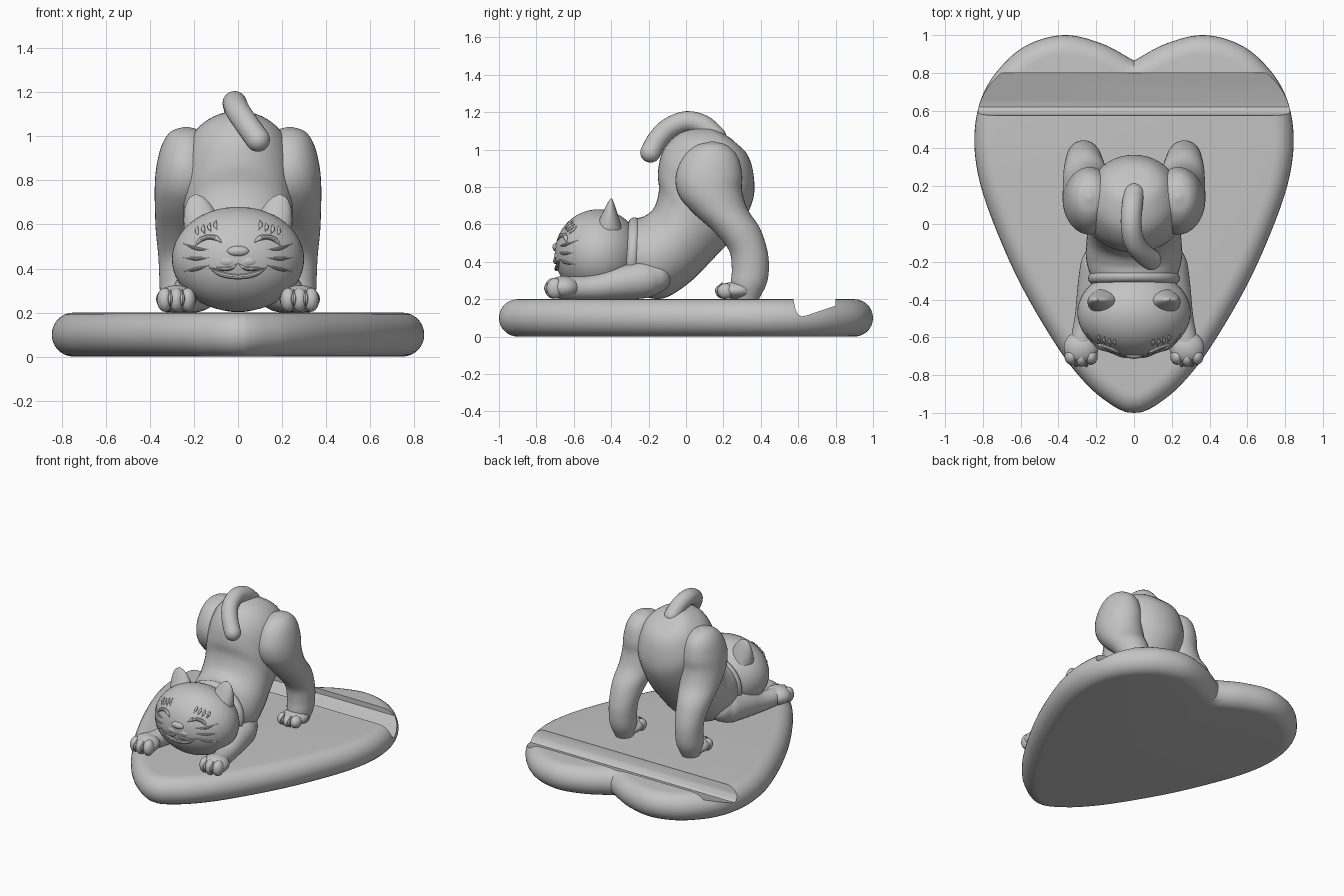
import bpy, bmesh, math
from mathutils import Vector, Matrix

cube = bpy.data.objects.get("Cube")
if cube:
    bpy.data.objects.remove(cube, do_unlink=True)

grey = bpy.data.materials.new("stone_grey")
grey.use_nodes = True
tone = (0.55, 0.55, 0.55, 1)
grey.diffuse_color = tone
grey.node_tree.nodes["Principled BSDF"].inputs["Base Color"].default_value = tone
parts = []
X, Y = Vector((1, 0, 0)), Vector((0, 1, 0))


def finish(name, bm):
    bmesh.ops.recalc_face_normals(bm, faces=bm.faces)
    mesh = bpy.data.meshes.new(name)
    bm.to_mesh(mesh)
    bm.free()
    mesh.materials.append(grey)
    ob = bpy.data.objects.new(name, mesh)
    bpy.context.collection.objects.link(ob)
    parts.append(ob)
    return ob


def smooth_path(pts, n):
    """Catmull-Rom interpolation of tuples of any length."""
    p = [Vector(q) for q in pts]
    p = [2 * p[0] - p[1]] + p + [2 * p[-1] - p[-2]]
    out = []
    for i in range(1, len(p) - 2):
        a, b, c, d = p[i - 1:i + 3]
        for k in range(n):
            t = k / n
            out.append(0.5 * (2 * b + (c - a) * t + (2 * a - 5 * b + 4 * c - d) * t * t
                              + (3 * b - a - 3 * c + d) * t ** 3))
    return out + [p[-2]]


def skin_rings(name, rings):
    """Joins closed rings of points into one capped surface."""
    bm = bmesh.new()
    loops = [[bm.verts.new(p) for p in r] for r in rings]
    for r, q in zip(loops, loops[1:]):
        for i in range(len(r)):
            j = (i + 1) % len(r)
            bm.faces.new((r[i], r[j], q[j], q[i]))
    bm.faces.new(loops[0])
    bm.faces.new(loops[-1])
    return finish(name, bm)


def ellipse(c, u, v, n):
    return [c + u * math.cos(a) + v * math.sin(a)
            for a in (math.tau * i / n for i in range(n))]


def outline_loft(name, stations, side=1):
    """Stations: centre x, half width, then the two side-outline points (y, z)."""
    rings = []
    for cx, rx, ay, az, by, bz in smooth_path(stations, 6):
        a, b = Vector((0, ay, az)), Vector((0, by, bz))
        rings.append(ellipse((a + b) / 2 + X * cx * side, X * max(rx, 0.005), (a - b) / 2, 40))
    return skin_rings(name, rings)


def tube(name, stations, ref=X, n=24, steps=6, rounded=True):
    """Stations: x, y, z, radius."""
    path = smooth_path(stations, steps)
    pos = [Vector(p[:3]) for p in path]
    rad = [max(p[3], 0.001) for p in path]
    if rounded:
        t0, t1 = (pos[0] - pos[1]).normalized(), (pos[-1] - pos[-2]).normalized()
        p0, p1, r0, r1 = pos[0], pos[-1], rad[0], rad[-1]
        for k in range(1, 7):
            a = k * math.pi / 12.3
            pos = [p0 + t0 * r0 * math.sin(a)] + pos + [p1 + t1 * r1 * math.sin(a)]
            rad = [r0 * math.cos(a)] + rad + [r1 * math.cos(a)]
    rings = []
    for i, c in enumerate(pos):
        t = (pos[min(i + 1, len(pos) - 1)] - pos[max(i - 1, 0)]).normalized()
        u = (ref - t * ref.dot(t)).normalized()
        rings.append(ellipse(c, u * rad[i], t.cross(u) * rad[i], n))
    return skin_rings(name, rings)


def ellipsoid(name, centre, radii, seg=32):
    bm = bmesh.new()
    bmesh.ops.create_uvsphere(bm, u_segments=seg, v_segments=seg // 2, radius=1,
                              matrix=Matrix.Translation(centre) @ Matrix.Diagonal((*radii, 1)))
    return finish(name, bm)


# Heart-shaped base with a fully rounded rim
half = smooth_path([(0, -1), (0.05, -0.993), (0.13, -0.95), (0.25, -0.85), (0.4, -0.66),
                    (0.6, -0.32), (0.75, 0.02), (0.825, 0.26), (0.845, 0.47), (0.81, 0.66),
                    (0.72, 0.815), (0.57, 0.945), (0.37, 1.0), (0.17, 0.955), (0, 0.865)], 8)


def heart_ring(d, z):
    right = []
    for i, p in enumerate(half):
        t = (half[min(i + 1, len(half) - 1)] - half[max(i - 1, 0)]).normalized()
        inward = Vector((-t.y, t.x))
        if i in (0, len(half) - 1):
            inward = Vector((0, 1 / inward.y))
        q = p + inward * d
        right.append(Vector((max(q.x, 0), q.y, z)))
    left = [Vector((-p.x, p.y, z)) for p in reversed(right[1:-1])]
    return right + left


angles = [math.pi * (k / 14 - 0.5) for k in range(15)]
base = skin_rings("heart_base", [heart_ring(0.1 * (1 - math.cos(a)), 0.1 + 0.1 * math.sin(a))
                                 for a in angles])

# Slot across the back of the base
slot = [(0.575, 0.3), (0.575, 0.195), (0.585, 0.145), (0.6, 0.118), (0.62, 0.108),
        (0.645, 0.113), (0.8, 0.165), (0.8, 0.3)]
cutter = skin_rings("slot_cutter", [[Vector((x, y, z)) for y, z in slot] for x in (-1, 1)])
parts.remove(cutter)
cutter.hide_render = True
cut = base.modifiers.new("slot", "BOOLEAN")
cut.operation, cut.solver, cut.object = "DIFFERENCE", "EXACT", cutter
bpy.context.view_layer.objects.active = base
bpy.ops.object.modifier_apply(modifier=cut.name)
bpy.data.objects.remove(cutter, do_unlink=True)

# Torso, from raised rump to chest
outline_loft("torso", [
    (0, 0.01, 0.24, 1.06, 0.25, 1.05), (0, 0.10, 0.18, 1.095, 0.32, 0.985),
    (0, 0.17, 0.10, 1.115, 0.355, 0.90), (0, 0.235, -0.03, 1.09, 0.365, 0.77),
    (0, 0.25, -0.12, 1.0, 0.33, 0.66), (0, 0.25, -0.15, 0.88, 0.25, 0.53),
    (0, 0.245, -0.145, 0.78, 0.14, 0.41), (0, 0.25, -0.17, 0.69, 0.02, 0.29),
    (0, 0.255, -0.22, 0.645, -0.12, 0.205), (0, 0.235, -0.27, 0.63, -0.25, 0.22),
    (0, 0.2, -0.33, 0.6, -0.33, 0.25)])

# Tail curling forward over the back
tube("tail", [(0, 0.16, 1.07, 0.055), (-0.01, 0.09, 1.13, 0.055), (-0.015, 0, 1.15, 0.055),
              (0, -0.09, 1.115, 0.055), (0.04, -0.15, 1.055, 0.055), (0.09, -0.19, 0.985, 0.055)])


def paw(label, side, x, y, length, height):
    """Paw resting on the base, with three toes and two claw marks."""
    z = 0.2 + height
    ellipsoid(label + "_paw", (side * x, y, z), (0.092, length, height))
    for k in (-1, 0, 1):
        ellipsoid(label + "_toe", (side * x + 0.052 * k, y - length + 0.032 + 0.01 * abs(k), z - 0.004),
                  (0.036, 0.045, height * 0.88), 20)
    for k in (-1, 1):
        front = y - length - 0.004
        tube(label + "_claw_mark", [(side * x + 0.027 * k, front + 0.03, z + 0.045, 0),
                                    (side * x + 0.027 * k, front, z, 0.012),
                                    (side * x + 0.027 * k, front + 0.016, z - 0.04, 0)],
             n=8, rounded=False)


for s, word in ((1, "left"), (-1, "right")):
    # Hind leg and foot
    outline_loft(word + "_hind_leg", [
        (0.235, 0.01, 0.13, 1.043, 0.15, 1.043), (0.235, 0.07, 0.05, 1.02, 0.22, 1.022),
        (0.235, 0.11, -0.015, 0.96, 0.275, 0.965), (0.235, 0.135, -0.055, 0.86, 0.3, 0.87),
        (0.235, 0.143, -0.04, 0.76, 0.3, 0.78), (0.245, 0.132, 0.03, 0.67, 0.33, 0.68),
        (0.26, 0.113, 0.15, 0.56, 0.395, 0.58), (0.265, 0.097, 0.23, 0.46, 0.435, 0.46),
        (0.267, 0.09, 0.245, 0.36, 0.443, 0.36), (0.267, 0.085, 0.24, 0.28, 0.43, 0.28),
        (0.267, 0.06, 0.26, 0.2, 0.39, 0.2)], s)
    paw(word + "_hind", s, 0.267, 0.27, 0.1, 0.047)
    # Outstretched front leg and paw
    tube(word + "_front_leg", [(s * 0.17, -0.17, 0.32, 0.09), (s * 0.185, -0.23, 0.305, 0.1),
                               (s * 0.215, -0.36, 0.285, 0.087), (s * 0.25, -0.5, 0.262, 0.065),
                               (s * 0.28, -0.64, 0.26, 0.06)], n=32)
    paw(word + "_front", s, 0.28, -0.655, 0.088, 0.062)

# Head
HEAD, SIZE = Vector((0, -0.47, 0.442)), Vector((0.3, 0.232, 0.238))
ellipsoid("head", HEAD, SIZE, 56)

# Collar
bm = bmesh.new()
rings = []
for i in range(48):
    a = math.tau * i / 48
    out = Vector((math.cos(a), 0, math.sin(a)))
    centre = Vector((0.21 * out.x, -0.287 + 0.012 * out.z, 0.43 + 0.175 * out.z))
    rings.append([bm.verts.new(p) for p in ellipse(centre, out * 0.033, Y * 0.033, 14)])
for i, r in enumerate(rings):
    q = rings[(i + 1) % 48]
    for j in range(14):
        bm.faces.new((r[j], r[(j + 1) % 14], q[(j + 1) % 14], q[j]))
finish("collar", bm)


def stroke(name, pts, r, lift=0.002):
    """Tapered raised line following the front of the head; points are (x, z)."""
    stations = []
    for i, (x, z) in enumerate(pts):
        k = 1 - (x / SIZE.x) ** 2 - ((z - HEAD.z) / SIZE.z) ** 2
        y = HEAD.y - SIZE.y * math.sqrt(max(k, 0.0)) - lift
        stations.append((x, y, z, r if 0 < i < len(pts) - 1 else 0))
    tube(name, stations, Y, 10, 5, False)


for s, word in ((1, "left"), (-1, "right")):
    # Ear: tapering, leaning outward, thin from front to back
    rings = []
    for k in range(13):
        t = k / 12
        w = math.sqrt(max(1 - t ** 1.6, 0.0004))
        c = Vector((s * (0.155 + 0.035 * t), -0.415 + 0.015 * t, 0.57 + 0.168 * t))
        rings.append(ellipse(c, X * 0.088 * w, Y * 0.07 * (1 - t) ** 0.85 + Y * 0.004, 28))
    skin_rings(word + "_ear", rings)
    # Smiling eye, brow strokes, whiskers and whisker dots
    stroke(word + "_eye", [(s * 0.07, 0.515), (s * 0.1, 0.538), (s * 0.135, 0.543),
                           (s * 0.17, 0.53), (s * 0.197, 0.5)], 0.012)
    for k in range(4):
        x, z = 0.095 + 0.028 * k, 0.598 - 0.009 * k
        stroke(word + "_brow", [(s * x, z - 0.022), (s * (x + 0.008), z), (s * (x + 0.004), z + 0.022)], 0.009)
    for k in (-1, 0, 1):
        z = 0.45 + 0.035 * k
        stroke(word + "_whisker", [(s * 0.13, z), (s * 0.19, z + 0.012 * k - 0.006),
                                   (s * 0.25, z + 0.03 * k)], 0.008)
    for x, z in ((0.075, 0.435), (0.11, 0.44), (0.085, 0.415), (0.12, 0.415)):
        ellipsoid(word + "_whisker_dot", (s * x, -0.69 + x * 0.2, z), (0.009, 0.012, 0.009), 10)
    ellipsoid(word + "_muzzle", (s * 0.042, -0.668, 0.432), (0.055, 0.036, 0.032), 20)
    stroke(word + "_upper_lip", [(0, 0.425), (s * 0.03, 0.402), (s * 0.075, 0.398), (s * 0.13, 0.405)], 0.009, 0.004)

# Nose and smile
ellipsoid("nose", (0, -0.688, 0.478), (0.052, 0.026, 0.025), 20)
stroke("smile", [(-0.135, 0.405), (-0.08, 0.375), (0, 0.362), (0.08, 0.375), (0.135, 0.405)], 0.012, 0.003)

# Smooth shading with sharp creases kept
bpy.ops.object.select_all(action="DESELECT")
for ob in parts:
    ob.select_set(True)
bpy.context.view_layer.objects.active = base
bpy.ops.object.shade_smooth_by_angle(angle=math.radians(35))
